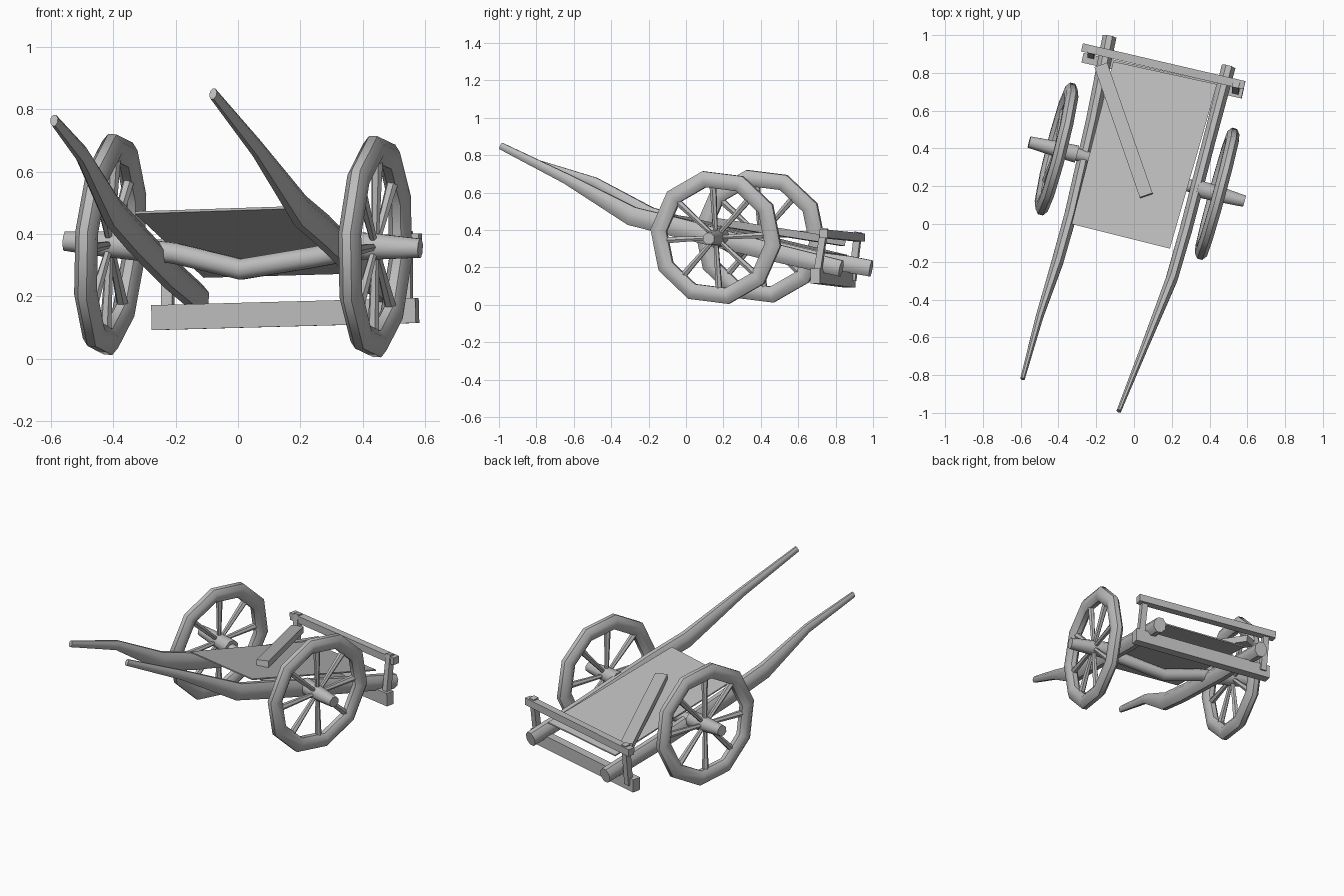
import bpy, bmesh, math
from mathutils import Vector

if "Cube" in bpy.data.objects:
    bpy.data.objects.remove(bpy.data.objects["Cube"], do_unlink=True)

wood = bpy.data.materials.new("grey_wood")
wood.use_nodes = True
GREY = (0.5, 0.5, 0.5, 1)
wood.diffuse_color = GREY
wood.node_tree.nodes["Principled BSDF"].inputs["Base Color"].default_value = GREY


def finish(name, bm):
    bmesh.ops.recalc_face_normals(bm, faces=bm.faces)
    mesh = bpy.data.meshes.new(name)
    bm.to_mesh(mesh)
    bm.free()
    mesh.materials.append(wood)
    obj = bpy.data.objects.new(name, mesh)
    bpy.context.collection.objects.link(obj)
    bpy.ops.object.select_all(action='DESELECT')
    obj.select_set(True)
    bpy.context.view_layer.objects.active = obj
    bpy.ops.object.shade_smooth_by_angle(angle=math.radians(50))
    return obj


def sweep(bm, points, sizes, sides=8, up=(0, 0, 1), closed=False):
    """Loft a cross-section along points; sizes are (half width, half height)."""
    pts = [Vector(p) for p in points]
    n = len(pts)
    grow = math.sqrt(2) if sides == 4 else 1
    rings = []
    for i, p in enumerate(pts):
        after = pts[(i + 1) % n] if closed else pts[min(i + 1, n - 1)]
        before = pts[i - 1] if closed else pts[max(i - 1, 0)]
        tangent = (after - before).normalized()
        side = tangent.cross(Vector(up)).normalized()
        normal = side.cross(tangent)
        w, h = sizes[i % len(sizes)]
        ring = []
        for k in range(sides):
            a = math.tau * (k + 0.5) / sides
            ring.append(bm.verts.new(p + grow * (side * w * math.cos(a) + normal * h * math.sin(a))))
        rings.append(ring)
    for i in range(n if closed else n - 1):
        r, s = rings[i], rings[(i + 1) % n]
        for k in range(sides):
            j = (k + 1) % sides
            bm.faces.new((r[k], r[j], s[j], s[k]))
    if not closed:
        bm.faces.new(rings[0])
        bm.faces.new(rings[-1])


def beam(name, points, sizes, sides=8, up=(0, 0, 1)):
    bm = bmesh.new()
    sweep(bm, points, sizes, sides, up)
    return finish(name, bm)


# Wheels: ten-sided rim, tapered spokes and hub
def wheel(name, centre, yaw, camber, outward):
    c = Vector(centre)
    axis = Vector((math.cos(yaw), math.sin(yaw), -math.sin(camber))).normalized()
    fore = Vector((0, 0, 1)).cross(axis).normalized()
    top = axis.cross(fore)

    def spot(angle, r):
        return c + fore * r * math.cos(angle) + top * r * math.sin(angle)

    bm = bmesh.new()
    rim = [spot(math.radians(101 + 36 * i), 0.318) for i in range(10)]
    sweep(bm, rim, [(0.047, 0.036)], 8, axis, closed=True)
    finish(name + "_rim", bm)
    bm = bmesh.new()
    for i in range(8):
        a = math.tau * i / 8 + 0.05
        sweep(bm, [spot(a, 0.02), spot(a, 0.3)], [(0.012, 0.012), (0.02, 0.02)], 6, axis)
    finish(name + "_spokes", bm)
    o = axis * outward
    beam(name + "_hub", [c - o * 0.11, c, c + o * 0.15],
         [(0.05, 0.05), (0.045, 0.045), (0.033, 0.033)], 8)


wheel("right_wheel", (-0.41, 0.397, 0.367), math.radians(-14.3), math.radians(4), -1)
wheel("left_wheel", (0.44, 0.16, 0.36), math.radians(-15.2), math.radians(2), 1)

# Sagging axle between the hubs
beam("axle", [(-0.38, 0.39, 0.36), (-0.2, 0.34, 0.338), (0.01, 0.28, 0.287), (0.24, 0.22, 0.325), (0.4, 0.17, 0.355)],
     [(0.036, 0.036)])

# Long shafts that bend up into handles
shaft_sizes = [(0.013, 0.02), (0.022, 0.03), (0.034, 0.055), (0.036, 0.056), (0.037, 0.052), (0.04, 0.047)]
beam("right_shaft", [(-0.59, -0.82, 0.765), (-0.5, -0.49, 0.655), (-0.405, -0.2, 0.475),
                     (-0.335, 0.05, 0.395), (-0.22, 0.55, 0.275), (-0.13, 0.99, 0.195)], shaft_sizes)
beam("left_shaft", [(-0.08, -0.99, 0.85), (0.06, -0.64, 0.675), (0.2, -0.29, 0.475),
                    (0.275, -0.03, 0.41), (0.4, 0.45, 0.285), (0.5, 0.83, 0.195)], shaft_sizes)

# Thin sloping bed
bm = bmesh.new()
corners = [(-0.33, 0, 0.465), (0.19, -0.13, 0.482), (0.44, 0.74, 0.275), (-0.11, 0.86, 0.26)]
low = [bm.verts.new(p) for p in corners]
high = [bm.verts.new((x, y, z + 0.008)) for x, y, z in corners]
bm.faces.new(low)
bm.faces.new(high)
for k in range(4):
    j = (k + 1) % 4
    bm.faces.new((low[k], low[j], high[j], high[k]))
finish("bed", bm)

# Loose plank lying on the bed
beam("loose_plank", [(-0.175, 0.84, 0.335), (0.065, 0.15, 0.445)], [(0.036, 0.02)], 4)

# Tail rails and their posts
beam("upper_tail_rail", [(-0.275, 0.935, 0.36), (0.585, 0.735, 0.38)], [(0.022, 0.022)], 4)
beam("lower_tail_rail", [(-0.272, 0.88, 0.132), (0.575, 0.69, 0.155)], [(0.026, 0.04)], 4)
beam("right_tail_post", [(-0.225, 0.89, 0.13), (-0.225, 0.92, 0.39)], [(0.018, 0.018)], 4, (0.22, 0.97, 0))
beam("left_tail_post", [(0.54, 0.7, 0.15), (0.54, 0.74, 0.41)], [(0.018, 0.018)], 4, (0.22, 0.97, 0))
